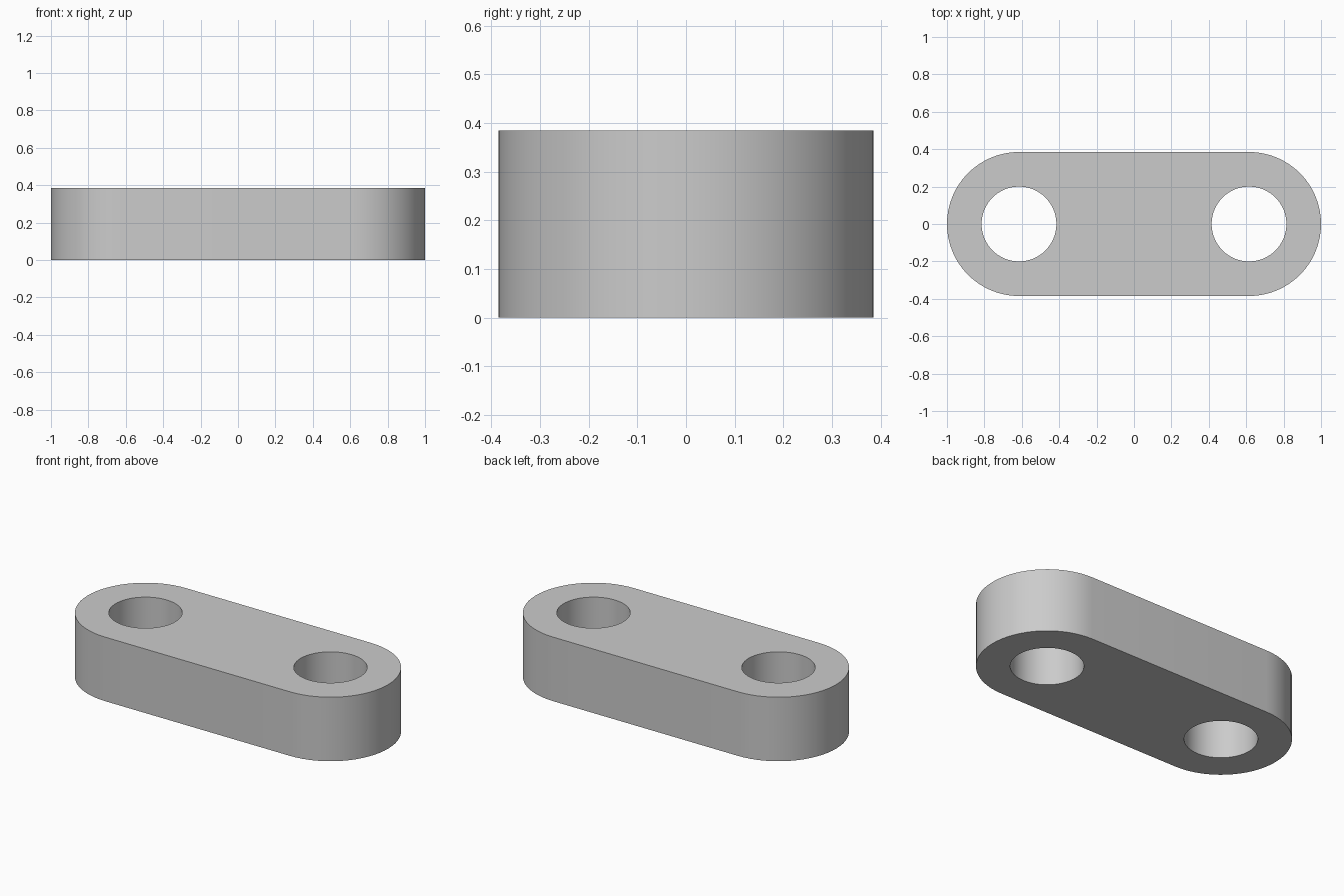
import bpy, bmesh
from math import pi, sin, cos, radians
from mathutils import Vector

cube = bpy.data.objects.get("Cube")
if cube:
    bpy.data.objects.remove(cube, do_unlink=True)

END_X = 0.615      # centre of each rounded end and its hole
END_R = 0.385
HOLE_R = 0.2
HEIGHT = 0.385
SEG = 64


def arc(cx, r, start, sweep, steps):
    return [(cx + r * cos(start + sweep * i / steps),
             r * sin(start + sweep * i / steps)) for i in range(steps)]


def add_loop(bm, points):
    verts = [bm.verts.new((x, y, 0)) for x, y in points]
    return [bm.edges.new((a, b)) for a, b in zip(verts, verts[1:] + verts[:1])]


# Rounded outline and the two pin holes
half = SEG // 2
outline = (arc(END_X, END_R, -pi / 2, pi, half) + [(END_X, END_R)]
           + arc(-END_X, END_R, pi / 2, pi, half) + [(-END_X, -END_R)])
bm = bmesh.new()
edges = add_loop(bm, outline)
for side in (-1, 1):
    edges += add_loop(bm, arc(side * END_X, HOLE_R, 0, 2 * pi, SEG))

# Fill the profile and extrude it into a solid link
bmesh.ops.triangle_fill(bm, edges=edges, use_beauty=True, normal=Vector((0, 0, -1)))
ext = bmesh.ops.extrude_face_region(bm, geom=bm.faces[:], use_keep_orig=True)
top = [v for v in ext["geom"] if isinstance(v, bmesh.types.BMVert)]
bmesh.ops.translate(bm, verts=top, vec=(0, 0, HEIGHT))
bmesh.ops.recalc_face_normals(bm, faces=bm.faces[:])

mesh = bpy.data.meshes.new("link_plate")
bm.to_mesh(mesh)
bm.free()
link = bpy.data.objects.new("link_plate", mesh)
bpy.context.collection.objects.link(link)

# Plain grey finish
color = (0.6, 0.6, 0.6, 1)
grey = bpy.data.materials.new("light_grey")
grey.use_nodes = True
grey.diffuse_color = color
grey.node_tree.nodes["Principled BSDF"].inputs["Base Color"].default_value = color
mesh.materials.append(grey)

# Smooth walls with crisp rims
bpy.ops.object.select_all(action="DESELECT")
link.select_set(True)
bpy.context.view_layer.objects.active = link
bpy.ops.object.shade_smooth_by_angle(angle=radians(30))
